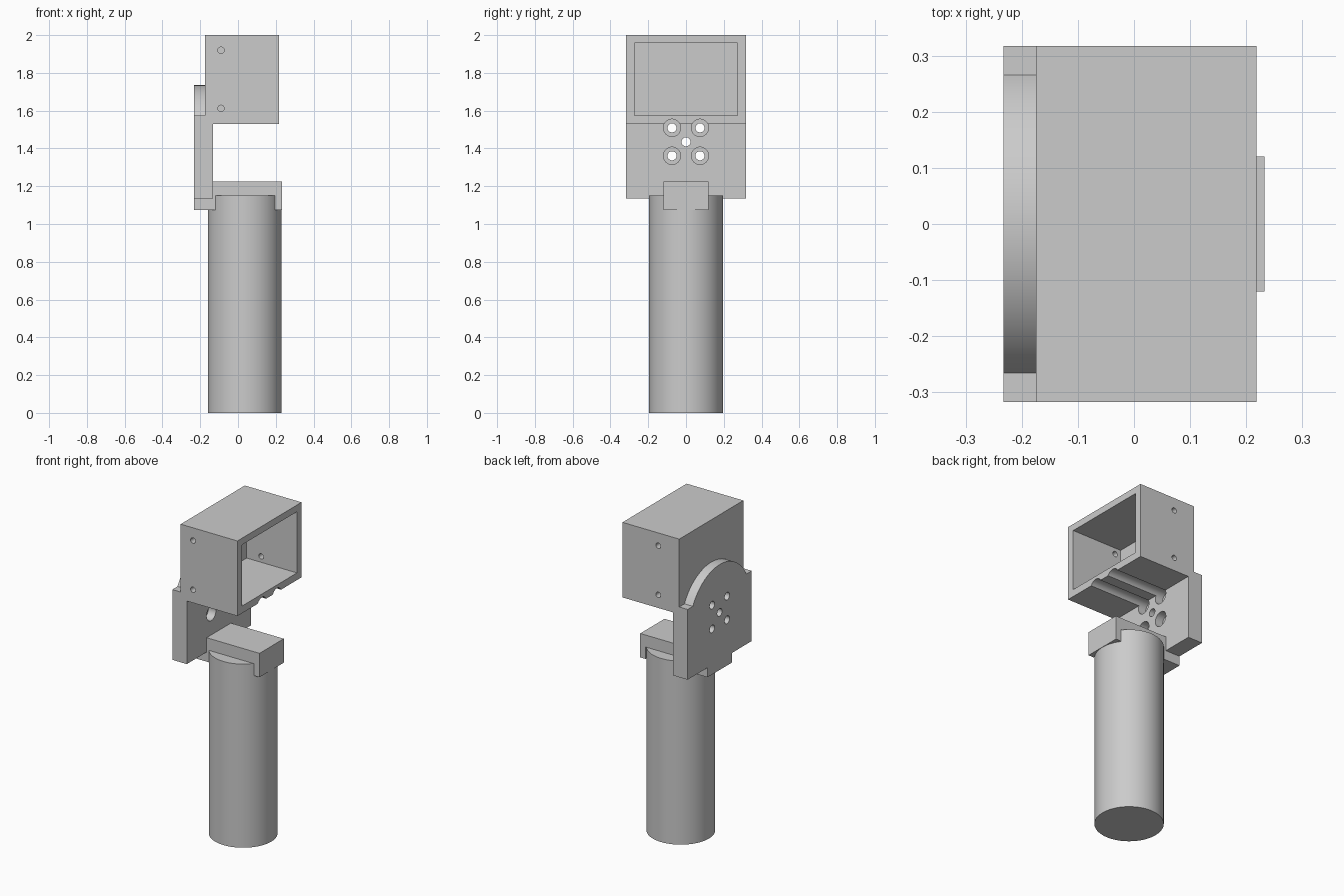
import bpy
import bmesh
import math
from mathutils import Matrix

default = bpy.data.objects.get("Cube")
if default:
    bpy.data.objects.remove(default, do_unlink=True)

grey = bpy.data.materials.new("plain grey")
grey.use_nodes = True
GREY = (0.6, 0.6, 0.6, 1)
grey.diffuse_color = GREY
grey.node_tree.nodes["Principled BSDF"].inputs["Base Color"].default_value = GREY


def finish(name, bm):
    bmesh.ops.recalc_face_normals(bm, faces=bm.faces)
    mesh = bpy.data.meshes.new(name)
    bm.to_mesh(mesh)
    bm.free()
    mesh.materials.append(grey)
    obj = bpy.data.objects.new(name, mesh)
    bpy.context.collection.objects.link(obj)
    return obj


def block(name, x, y, z):
    """Box given by its (min, max) on each axis."""
    bm = bmesh.new()
    bmesh.ops.create_cube(bm, size=1)
    for v in bm.verts:
        v.co = [lo + (hi - lo) * (c + 0.5) for c, (lo, hi) in zip(v.co, (x, y, z))]
    return finish(name, bm)


def rod(name, axis, span, centre, radius, sides=32):
    """Cylinder along an axis; centre gives the other two coordinates in order."""
    bm = bmesh.new()
    bmesh.ops.create_cone(bm, cap_ends=True, segments=sides, radius1=radius,
                          radius2=radius, depth=span[1] - span[0])
    turn = {"X": Matrix.Rotation(math.pi / 2, 4, "Y"),
            "Y": Matrix.Rotation(math.pi / 2, 4, "X"), "Z": Matrix()}[axis]
    place = list(centre)
    place.insert("XYZ".index(axis), sum(span) / 2)
    bm.transform(Matrix.Translation(place) @ turn)
    return finish(name, bm)


def combine(target, other, operation):
    mod = target.modifiers.new(operation, "BOOLEAN")
    mod.operation = operation
    mod.solver = "EXACT"
    mod.object = other
    bpy.context.view_layer.objects.active = target
    bpy.ops.object.modifier_apply(modifier=mod.name)
    bpy.data.objects.remove(other, do_unlink=True)


def smooth(obj):
    bpy.ops.object.select_all(action="DESELECT")
    obj.select_set(True)
    bpy.context.view_layer.objects.active = obj
    bpy.ops.object.shade_smooth_by_angle(angle=math.radians(30))


BACK, BOX_BACK, RIB, BOX_FRONT, END = -0.233, -0.175, -0.133, 0.218, 0.233
HALF = 0.317
FLOOR, SHOULDER, PLATE_BOTTOM = 1.53, 1.575, 1.135
PIVOT = 1.435

# Rear plate with a round crown
ARC = 0.30
edge = math.asin((SHOULDER - PIVOT) / ARC)
outline = [(-HALF, PLATE_BOTTOM), (HALF, PLATE_BOTTOM), (HALF, SHOULDER)]
steps = 48
for i in range(steps + 1):
    a = edge + (math.pi - 2 * edge) * i / steps
    outline.append((ARC * math.cos(a), PIVOT + ARC * math.sin(a)))
outline.append((-HALF, SHOULDER))
bm = bmesh.new()
face = bm.faces.new([bm.verts.new((BACK, y, z)) for y, z in outline])
new = bmesh.ops.extrude_face_region(bm, geom=[face])["geom"]
bmesh.ops.translate(bm, vec=(BOX_BACK - BACK, 0, 0),
                    verts=[g for g in new if isinstance(g, bmesh.types.BMVert)])
bracket = finish("head_bracket", bm)

# Thick lower plate and the box above it
combine(bracket, block("rib", (BACK, RIB), (-HALF, HALF), (PLATE_BOTTOM, SHOULDER)), "UNION")
combine(bracket, block("box", (BOX_BACK, BOX_FRONT), (-HALF, HALF), (FLOOR, 2)), "UNION")

# Box cavity, open towards +x
combine(bracket, block("cavity", (-0.13, 0.4), (-0.272, 0.272), (SHOULDER, 1.958)), "DIFFERENCE")

# Small side screw holes, staggered between the two walls
for x, span in ((-0.09, (-0.4, -0.2)), (-0.03, (0.2, 0.4))):
    for z in (1.612, 1.92):
        combine(bracket, rod("screw_hole", "Y", span, (x, z), 0.017, 24), "DIFFERENCE")

# Pivot hole and four counterbored holes; the upper bores groove the box floor
combine(bracket, rod("pivot_hole", "X", (-0.4, 0), (0, PIVOT), 0.024), "DIFFERENCE")
for y in (-0.074, 0.074):
    for z in (PIVOT - 0.074, PIVOT + 0.074):
        combine(bracket, rod("bolt_hole", "X", (-0.4, 0), (y, z), 0.024), "DIFFERENCE")
        combine(bracket, rod("counterbore", "X", (-0.185, 0.4), (y, z), 0.046), "DIFFERENCE")
smooth(bracket)

# Clip over the handle: top bar with a tab at each end
TAB = 0.12
CLIP_BOTTOM, HANDLE_TOP = 1.075, 1.15
clip = block("handle_clip", (BACK, END), (-TAB, TAB), (CLIP_BOTTOM, 1.225))
combine(clip, block("clip_gap", (-0.118, 0.195), (-0.3, 0.3), (1, HANDLE_TOP)), "DIFFERENCE")
combine(clip, block("plate_gap", (-0.4, RIB), (-0.3, 0.3), (PLATE_BOTTOM, 1.3)), "DIFFERENCE")

# Round handle
smooth(rod("handle", "Z", (0, HANDLE_TOP), (0.036, 0), 0.195, 96))
